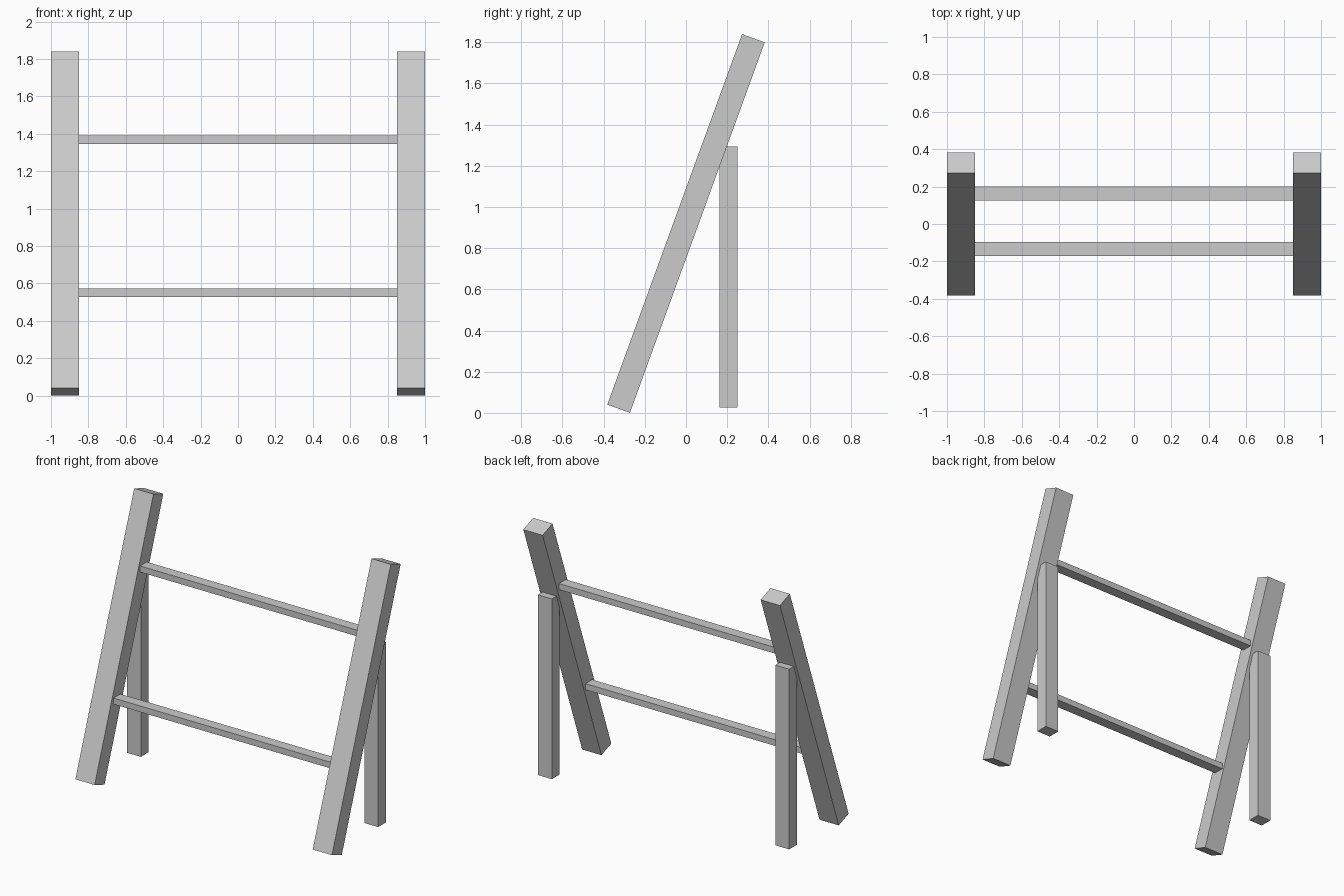
import bpy
from math import radians

if "Cube" in bpy.data.objects:
    bpy.data.objects.remove(bpy.data.objects["Cube"])


def box(name, center, size, tilt=0.0):
    bpy.ops.mesh.primitive_cube_add(size=1, location=center)
    ob = bpy.context.object
    ob.name = name
    ob.scale = size
    bpy.ops.object.transform_apply(location=False, rotation=False, scale=True)
    ob.rotation_euler = (radians(tilt), 0, 0)
    return ob


for side, sx in (("left", -1), ("right", 1)):
    # leaning front post, top tipped towards the back
    box("front_post_" + side, (sx * 0.925, 0, 0.92), (0.15, 0.117, 1.915), -20)
    # upright rear leg, narrower than the post it meets
    box("rear_leg_" + side, (sx * 0.925, 0.206, 0.66), (0.108, 0.088, 1.27))

# crossbars between the posts
for name, y, z in (("lower_crossbar", -0.133, 0.55), ("upper_crossbar", 0.162, 1.368)):
    box(name, (0, y, z), (1.70, 0.075, 0.043))
